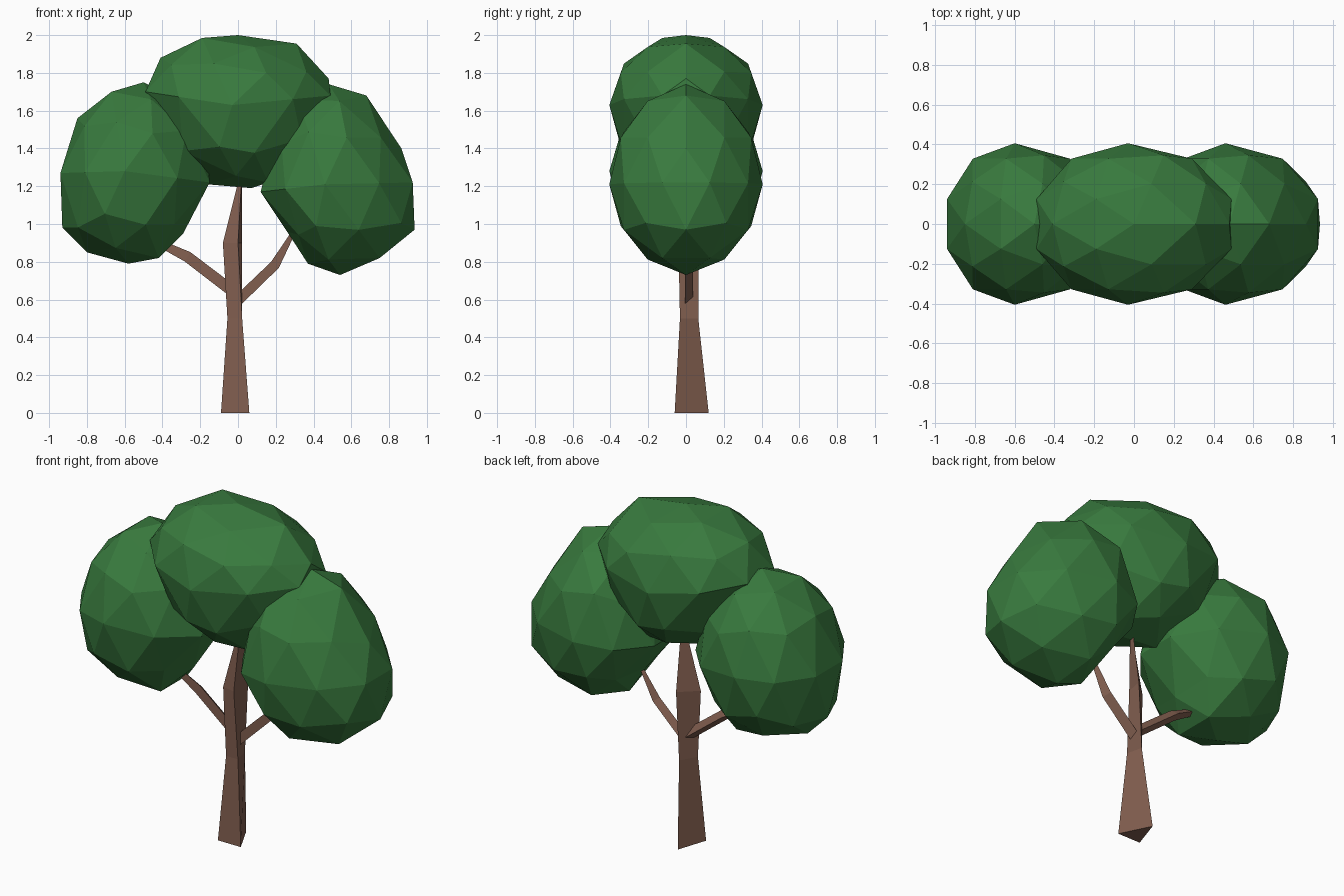
import bpy, bmesh, math
from mathutils import Vector

if "Cube" in bpy.data.objects:
    bpy.data.objects.remove(bpy.data.objects["Cube"])


def material(name, rgb):
    m = bpy.data.materials.new(name)
    m.diffuse_color = (*rgb, 1)
    m.use_nodes = True
    m.node_tree.nodes["Principled BSDF"].inputs["Base Color"].default_value = m.diffuse_color
    return m


GREEN = material("leaf green", (0.04, 0.195, 0.048))
BROWN = material("bark brown", (0.22, 0.112, 0.078))


def finish(name, bm, mat):
    bmesh.ops.recalc_face_normals(bm, faces=bm.faces)
    me = bpy.data.meshes.new(name)
    bm.to_mesh(me)
    bm.free()
    me.materials.append(mat)
    ob = bpy.data.objects.new(name, me)
    bpy.context.collection.objects.link(ob)
    return ob


# Low-poly leaf clump: an icosphere whose x-z outline is pulled to a profile
ANGLES = [0, 26.57, 58.28, 90, 116.57, 148.28, 180, 206.57, 238.28, 270, 296.57, 328.28, 360]
RADII = [0.951, 1, 1, 1, 0.951, 1, 0.951, 1, 1, 1, 0.951, 1]


def clump(name, cx, cz, outline):
    t = [(Vector(p) - Vector((cx, cz))) / r for p, r in zip(outline, RADII)]
    t.append(t[0])
    bm = bmesh.new()
    bmesh.ops.create_icosphere(bm, subdivisions=2, radius=1)
    for v in bm.verts:
        rho = math.hypot(v.co.x, v.co.z)
        a = math.degrees(math.atan2(v.co.z, v.co.x)) % 360
        i = max(k for k in range(12) if ANGLES[k] <= a)
        f = (a - ANGLES[i]) / (ANGLES[i + 1] - ANGLES[i])
        d = t[i].lerp(t[i + 1], f) * rho
        v.co = (cx + d.x, v.co.y * 0.406, cz + d.y)
    finish(name, bm, GREEN)


clump("left_leaves", -0.60, 1.28, [
    (-0.15, 1.22), (-0.17, 1.46), (-0.32, 1.66), (-0.50, 1.75), (-0.67, 1.70), (-0.85, 1.56),
    (-0.94, 1.27), (-0.93, 0.98), (-0.80, 0.85), (-0.58, 0.79), (-0.42, 0.82), (-0.29, 0.95)])
clump("middle_leaves", -0.03, 1.63, [
    (0.49, 1.68), (0.48, 1.77), (0.31, 1.955), (0.0, 2.0), (-0.19, 1.985), (-0.41, 1.88),
    (-0.49, 1.70), (-0.42, 1.42), (-0.16, 1.21), (0.07, 1.19), (0.16, 1.22), (0.40, 1.42)])
clump("right_leaves", 0.46, 1.21, [
    (0.925, 1.22), (0.865, 1.40), (0.68, 1.68), (0.48, 1.74), (0.32, 1.66), (0.19, 1.46),
    (0.12, 1.17), (0.26, 0.96), (0.37, 0.79), (0.54, 0.73), (0.75, 0.82), (0.935, 0.97)])


# Three-sided tube through rings of points
def tube(name, rings):
    bm = bmesh.new()
    vs = [[bm.verts.new(p) for p in ring] for ring in rings]
    for a, b in zip(vs, vs[1:]):
        for i in range(3):
            j = (i + 1) % 3
            bm.faces.new((a[i], a[j], b[j], b[i]))
    bm.faces.new(vs[0])
    bm.faces.new(vs[-1])
    finish(name, bm, BROWN)


# Trunk
tube("trunk", [
    [(-0.09, -0.06, 0), (0.06, -0.06, 0), (-0.03, 0.12, 0)],
    [(-0.056, -0.032, 0.5), (0.022, -0.032, 0.5), (0.0, 0.065, 0.5)],
    [(-0.08, -0.025, 0.9), (0.0, -0.04, 0.9), (0.02, 0.065, 0.9)],
    [(0.0, -0.01, 1.22), (0.018, -0.012, 1.22), (0.022, 0.02, 1.22)]])


# Branches: (x, y, z, half thickness) along the path
def branch(name, path):
    pts = [Vector(p[:3]) for p in path]
    rings = []
    for i, p in enumerate(pts):
        d = pts[min(i + 1, len(pts) - 1)] - pts[max(i - 1, 0)]
        n = Vector((-d.z, 0, d.x)).normalized() * path[i][3]
        y = Vector((0, path[i][3], 0))
        rings.append([p + n - y * 0.6, p - n - y * 0.6, p + n * 0.2 + y])
    tube(name, rings)


branch("left_branch", [(-0.01, 0.01, 0.63, 0.03), (-0.268, 0.02, 0.827, 0.029), (-0.43, 0.03, 0.905, 0.018)])
branch("right_branch", [(0.0, 0.01, 0.595, 0.027), (0.196, 0.01, 0.784, 0.026), (0.31, 0.01, 0.985, 0.008)])
